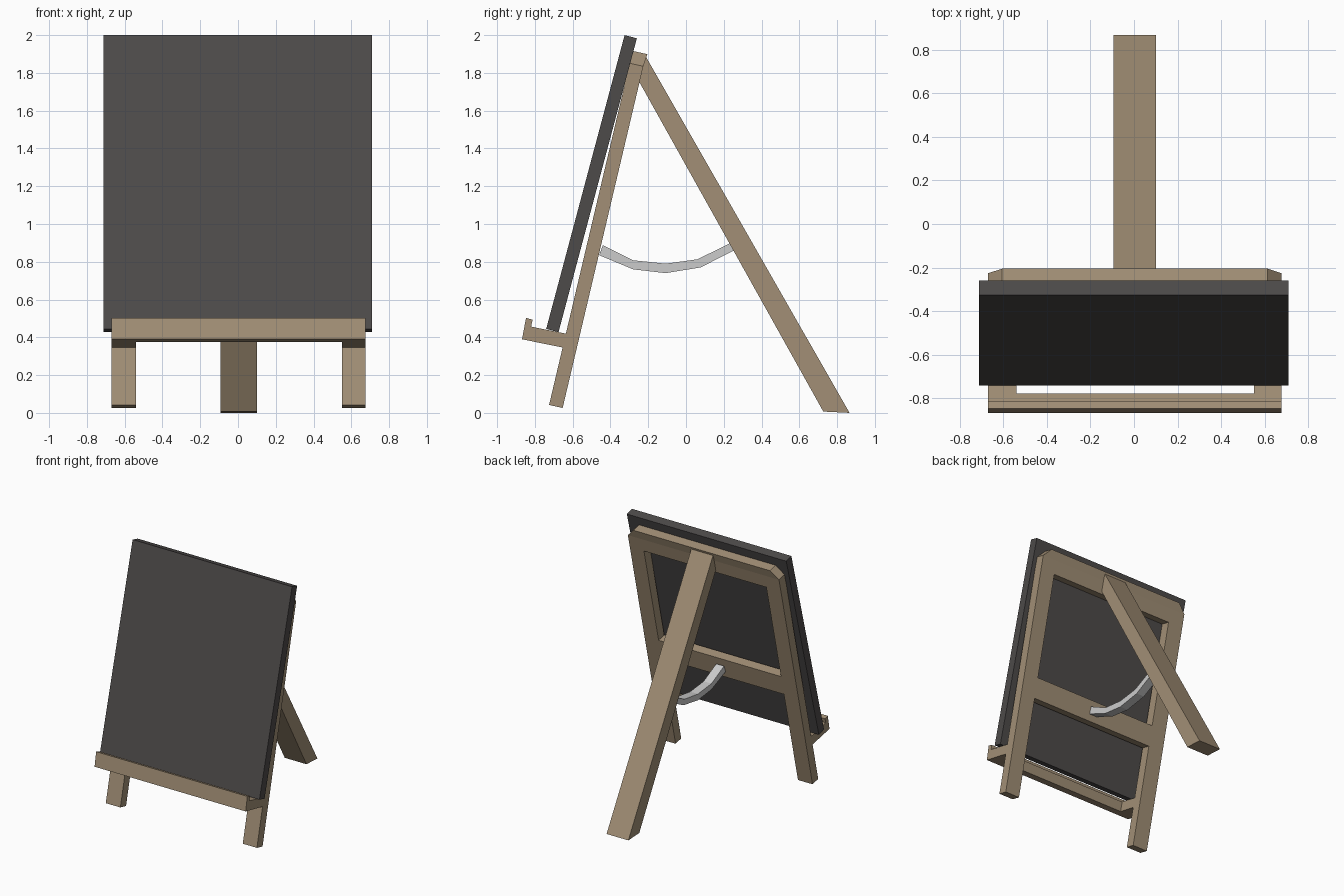
import bpy, bmesh
from mathutils import Vector

if "Cube" in bpy.data.objects:
    bpy.data.objects.remove(bpy.data.objects["Cube"])


def material(name, rgb):
    m = bpy.data.materials.new(name)
    m.diffuse_color = (*rgb, 1)
    m.use_nodes = True
    m.node_tree.nodes["Principled BSDF"].inputs["Base Color"].default_value = m.diffuse_color
    return m


WOOD = material("wood", (0.36, 0.275, 0.18))
SLATE = material("slate", (0.075, 0.069, 0.068))


def finish(name, bm, mat):
    bmesh.ops.recalc_face_normals(bm, faces=bm.faces)
    me = bpy.data.meshes.new(name)
    bm.to_mesh(me)
    bm.free()
    if mat:
        me.materials.append(mat)
    ob = bpy.data.objects.new(name, me)
    bpy.context.collection.objects.link(ob)
    return ob


def extrude(bm, faces, offset):
    new = bmesh.ops.extrude_face_region(bm, geom=faces)["geom"]
    verts = [g for g in new if isinstance(g, bmesh.types.BMVert)]
    bmesh.ops.translate(bm, verts=verts, vec=Vector(offset))


def prism(name, profile, x0, x1, mat=None):
    """Side profile of (y, z) points, extruded from x0 to x1."""
    bm = bmesh.new()
    face = bm.faces.new([bm.verts.new((x0, y, z)) for y, z in profile])
    extrude(bm, [face], (x1 - x0, 0, 0))
    return finish(name, bm, mat)


# Leaning board
prism("board", [(-0.74, 0.445), (-0.675, 0.427), (-0.26, 1.983), (-0.325, 2.0)],
      -0.711, 0.709, SLATE)

# Front frame: two legs, middle rail and top rail with clipped corners
X = [-0.67, -0.54, 0.55, 0.676]
X_TOP = [-0.605, -0.54, 0.55, 0.613]
Z = [0.042, 0.80, 0.957, 1.747, 1.851, 1.915]
RAIL_ROWS = (1, 3, 4)
bm = bmesh.new()
grid = []
for i, z in enumerate(Z):
    y = -0.277 if i == 5 else -0.725 + 0.236 * (z - Z[0])
    grid.append([bm.verts.new((x, y, z)) for x in (X_TOP if i == 5 else X)])
faces = []
for r in range(5):
    for c in range(3):
        if c != 1 or r in RAIL_ROWS:
            a, b = grid[r], grid[r + 1]
            faces.append(bm.faces.new((a[c], a[c + 1], b[c + 1], b[c])))
extrude(bm, faces, (0, 0.072, -0.016))
bmesh.ops.dissolve_limit(bm, angle_limit=0.01, verts=bm.verts, edges=bm.edges)
finish("front_frame", bm, WOOD)

# Ledge with raised lip
prism("ledge", [(-0.868, 0.390), (-0.796, 0.375), (-0.778, 0.448), (-0.82, 0.457),
                (-0.812, 0.493), (-0.847, 0.503)], X[0], X[3], WOOD)

# Brackets joining the ledge to the legs
for side, x0, x1 in (("left", X[0], X[1]), ("right", X[2], X[3])):
    prism("ledge_bracket_" + side,
          [(-0.796, 0.375), (-0.652, 0.346), (-0.634, 0.419), (-0.778, 0.448)],
          x0, x1, WOOD)

# Rear prop leg
prism("rear_leg", [(0.727, 0.007), (0.866, 0.0), (-0.212, 1.885), (-0.249, 1.755)],
      -0.093, 0.101, WOOD)

# Sagging strap between the middle rail and the rear leg
upper = [(-0.44, 0.888), (-0.28, 0.808), (-0.108, 0.79), (0.06, 0.813), (0.238, 0.9)]
lower = [(-0.46, 0.835), (-0.28, 0.76), (-0.108, 0.74), (0.077, 0.77), (0.258, 0.862)]
prism("strap", upper + lower[::-1], -0.031, 0.039)
